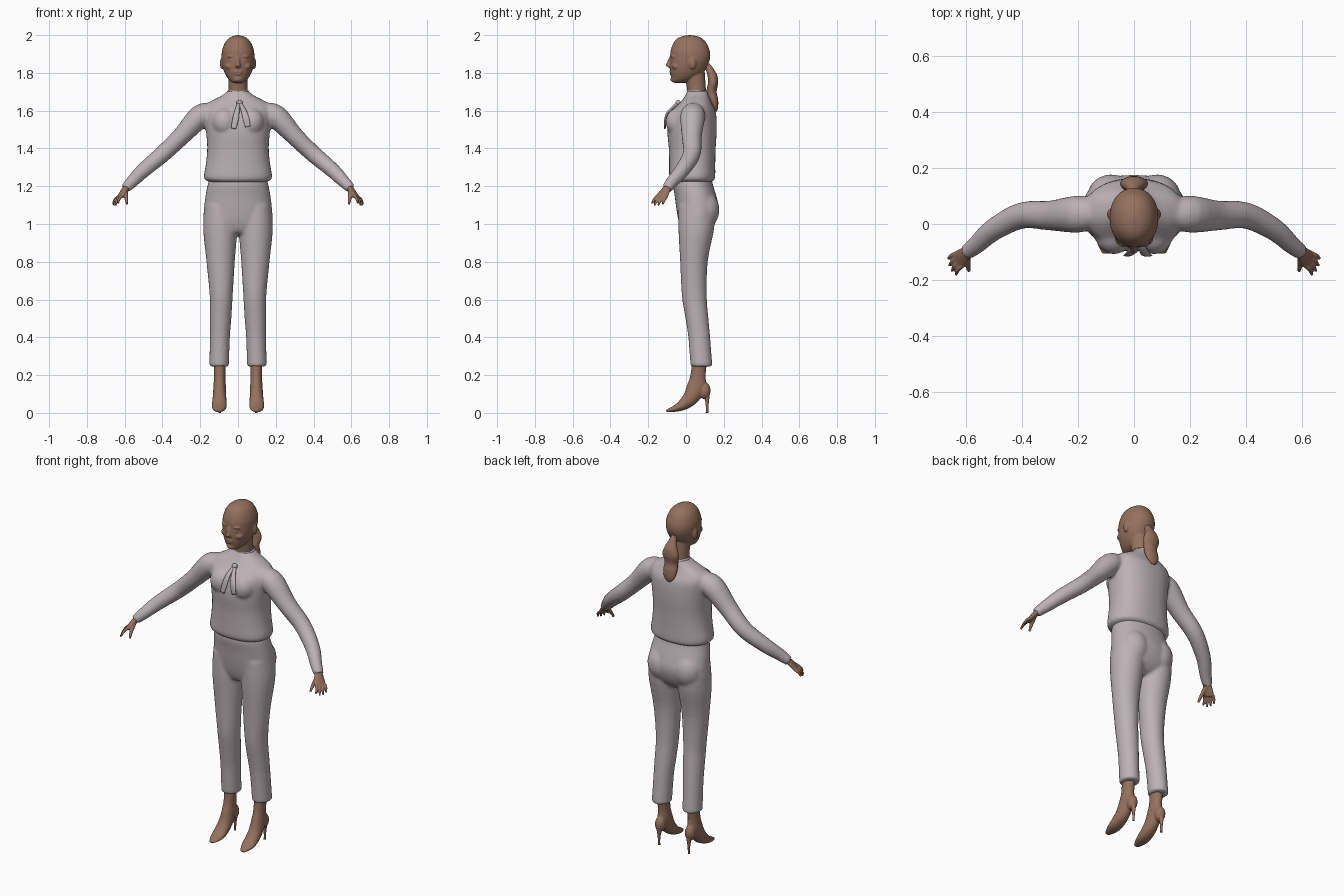
import bpy, bmesh, math
from mathutils import Vector, Matrix


def material(name, color):
    m = bpy.data.materials.new(name)
    m.diffuse_color = (*color, 1)
    return m


CLOTH = material("lilac_grey_cloth", (0.51, 0.445, 0.47))
SKIN = material("warm_brown", (0.305, 0.165, 0.112))


def spline(pts, steps):
    """Catmull-Rom interpolation of rows of numbers."""
    out, n = [], len(pts)
    for i in range(n - 1):
        a, b, c, d = pts[max(i - 1, 0)], pts[i], pts[i + 1], pts[min(i + 2, n - 1)]
        for k in range(steps):
            t = k / steps
            out.append([0.5 * (2 * q + (r - p) * t + (2 * p - 5 * q + 4 * r - s) * t * t
                               + (3 * q - p - 3 * r + s) * t ** 3)
                        for p, q, r, s in zip(a, b, c, d)])
    return out + [list(pts[-1])]


def tube(bm, rings, mirror=1, side=None, power=2.0, seg=28, steps=4):
    """Loft rings (x, y, z, radius_a, radius_b); level rings unless a side axis is given."""
    rows = spline(rings, steps)
    cen = [Vector(r[:3]) for r in rows]
    loops = []
    for i, r in enumerate(rows):
        u, v = Vector((1, 0, 0)), Vector((0, 1, 0))
        if side:
            t = (cen[min(i + 1, len(cen) - 1)] - cen[max(i - 1, 0)]).normalized()
            v = t.cross(Vector(side)).normalized()
            u = v.cross(t)
        loop = []
        for k in range(seg):
            a = 2 * math.pi * k / seg
            c, s = math.cos(a), math.sin(a)
            c = math.copysign(abs(c) ** (2 / power), c)
            s = math.copysign(abs(s) ** (2 / power), s)
            p = cen[i] + u * c * max(r[3], 0.001) + v * s * max(r[4], 0.001)
            loop.append(bm.verts.new((p.x * mirror, p.y, p.z)))
        loops.append(loop)
    for a, b in zip(loops, loops[1:]):
        for k in range(seg):
            bm.faces.new((a[k], a[(k + 1) % seg], b[(k + 1) % seg], b[k]))
    bm.faces.new(loops[0])
    bm.faces.new(loops[-1])


def blob(bm, center, radii):
    m = Matrix.Translation(center) @ Matrix.Diagonal((*radii, 1))
    bmesh.ops.create_uvsphere(bm, u_segments=24, v_segments=16, radius=1, matrix=m)


def finish(name, bm, mat, voxel=None, smooth=3):
    bmesh.ops.recalc_face_normals(bm, faces=bm.faces)
    me = bpy.data.meshes.new(name)
    bm.to_mesh(me)
    bm.free()
    me.materials.append(mat)
    for p in me.polygons:
        p.use_smooth = True
    ob = bpy.data.objects.new(name, me)
    bpy.context.collection.objects.link(ob)
    if voxel:
        r = ob.modifiers.new("blend", 'REMESH')
        r.mode, r.voxel_size, r.use_smooth_shade = 'VOXEL', voxel, True
        s = ob.modifiers.new("soften", 'SMOOTH')
        s.factor, s.iterations = 0.5, smooth
    return ob


# Blouse: torso, bust and sleeves blended together
bm = bmesh.new()
torso = [(1.222, .03, .15, .10), (1.235, .033, .176, .118), (1.26, .033, .18, .122),
         (1.32, .033, .17, .122), (1.40, .033, .163, .124), (1.48, .032, .168, .13),
         (1.55, .035, .175, .127), (1.60, .042, .178, .114), (1.635, .05, .165, .088),
         (1.66, .055, .125, .072), (1.68, .058, .085, .062), (1.705, .062, .054, .052)]
tube(bm, [(0, y, z, a, b) for z, y, a, b in torso], power=2.3, seg=40)
for s in (-1, 1):
    blob(bm, (s * .072, -.042, 1.54), (.066, .066, .075))
    tube(bm, [(.13, .04, 1.59, .05, .05), (.20, .035, 1.57, .066, .062),
              (.30, .03, 1.465, .053, .049), (.40, .03, 1.37, .047, .045),
              (.50, -.02, 1.285, .040, .040), (.56, -.073, 1.225, .033, .033),
              (.598, -.102, 1.187, .028, .026)], s, side=(0, 1, 0))
finish("blouse", bm, CLOTH, .009, 5)

# Neck tie: knot and two hanging ribbons
bm = bmesh.new()
blob(bm, (.008, -.042, 1.642), (.016, .014, .014))
tube(bm, [(.012, -.045, 1.64, .008, .006), (.03, -.088, 1.60, .014, .007),
          (.042, -.108, 1.56, .017, .006), (.052, -.112, 1.515, .014, .004)], side=(1, 0, 0))
tube(bm, [(.004, -.045, 1.64, .008, .006), (-.005, -.085, 1.60, .013, .007),
          (-.012, -.103, 1.56, .016, .006), (-.024, -.112, 1.505, .014, .004)], side=(1, 0, 0))
finish("neck_tie", bm, CLOTH)

# Collar band
bm = bmesh.new()
tube(bm, [(0, .06, 1.665, .074, .062), (0, .061, 1.69, .062, .057), (0, .062, 1.708, .056, .054)])
finish("collar", bm, CLOTH)

# Trousers: pelvis and legs blended together
bm = bmesh.new()
pelvis = [(1.25, .035, .15, .10), (1.21, .036, .160, .106), (1.15, .050, .172, .110),
          (1.08, .062, .180, .113), (1.01, .060, .181, .098), (.96, .052, .14, .07),
          (.945, .05, .09, .04)]
tube(bm, [(0, y, z, a, b) for z, y, a, b in pelvis], power=2.2, seg=40)
for s in (-1, 1):
    blob(bm, (s * .082, .095, 1.075), (.085, .082, .10))
    tube(bm, [(.092, .06, 1.10, .085, .10), (.094, .054, .97, .090, .094),
              (.092, .042, .80, .075, .073), (.089, .044, .62, .061, .066),
              (.092, .058, .50, .057, .061), (.096, .070, .40, .053, .058),
              (.100, .082, .245, .052, .058)], s)
finish("trousers", bm, CLOTH, .009, 4)

# Head with neck, ears and facial relief
bm = bmesh.new()
skull = [(2.0, .02, .006, .008), (1.99, .02, .038, .052), (1.965, .021, .066, .083),
         (1.92, .022, .084, .103), (1.88, .022, .087, .106), (1.84, .015, .083, .100),
         (1.80, .005, .071, .087), (1.77, -.012, .053, .064), (1.753, -.032, .034, .042),
         (1.746, -.036, .015, .020)]
tube(bm, [(0, y, z, a, b) for z, y, a, b in skull], power=2.1, seg=36)
tube(bm, [(0, .06, 1.66, .055, .052), (0, .055, 1.72, .050, .050), (0, .045, 1.80, .052, .055)])
tube(bm, [(0, -.078, 1.885, .007, .01), (0, -.09, 1.855, .010, .012),
          (0, -.093, 1.838, .015, .013), (0, -.084, 1.828, .010, .008)])      # nose
blob(bm, (0, -.080, 1.806), (.024, .008, .005))                                # lips
blob(bm, (0, -.079, 1.794), (.020, .008, .005))
blob(bm, (0, -.068, 1.766), (.022, .015, .014))                                # chin
for s in (-1, 1):
    blob(bm, (s * .034, -.066, 1.887), (.026, .017, .006))                     # brow
    blob(bm, (s * .034, -.067, 1.868), (.015, .012, .007))                     # eye
    blob(bm, (s * .045, -.050, 1.835), (.024, .026, .018))                     # cheek
    blob(bm, (s * .085, .035, 1.85), (.011, .018, .032))                       # ear
finish("head", bm, SKIN, .005, 2)

# Ponytail
bm = bmesh.new()
tail = [(1.85, .105, .015, .02), (1.82, .125, .022, .022), (1.785, .140, .038, .026),
        (1.745, .143, .050, .027), (1.70, .135, .040, .027), (1.66, .145, .042, .025),
        (1.62, .156, .034, .014), (1.595, .159, .012, .005)]
tube(bm, [(0, y, z, a, b) for z, y, a, b in tail])
finish("ponytail", bm, SKIN)

# Hands: palm, four fingers and thumb
bm = bmesh.new()
across = Vector((.5, .85, -.2)).normalized()
along = Vector((.47, -.47, -.74)).normalized()
knuckle = Vector((.622, -.127, 1.147))
for s in (-1, 1):
    tube(bm, [(.585, -.092, 1.20, .021, .018), (.603, -.108, 1.177, .026, .015),
              (*knuckle, .034, .012), (*(knuckle + along * .008), .03, .009)], s, side=across)
    for k, length in zip((-1.5, -.5, .5, 1.5), (.060, .068, .064, .050)):
        base = knuckle + across * k * .016 - along * .005
        tip = knuckle + across * k * .021 + along * length
        mid = (base + tip) / 2 + Vector((.006, 0, .004))
        tube(bm, [(*base, .0085, .0085), (*mid, .008, .008), (*tip, .005, .005)],
             s, side=across, seg=12)
    tube(bm, [(.595, -.112, 1.177, .012, .012), (.592, -.145, 1.140, .010, .010),
              (.588, -.168, 1.105, .006, .006)], s, side=(1, 0, 0), seg=12)
finish("hands", bm, SKIN, .004, 2)

# Feet in pointed shoes
bm = bmesh.new()
for s in (-1, 1):
    tube(bm, [(.097, .072, .28, .033, .040), (.097, .064, .20, .030, .040),
              (.097, .056, .14, .033, .050), (.098, .026, .082, .036, .042),
              (.099, -.015, .044, .039, .030), (.100, -.06, .022, .035, .017),
              (.101, -.105, .010, .014, .007)], s, side=(1, 0, 0))
    blob(bm, (s * .097, .098, .118), (.029, .032, .045))
finish("feet", bm, SKIN, .005, 2)

# Thin shoe heels
bm = bmesh.new()
for s in (-1, 1):
    tube(bm, [(.097, .104, .11, .022, .024), (.097, .111, .07, .011, .012),
              (.097, .112, .03, .006, .007), (.097, .111, 0, .006, .007)], s, seg=14)
finish("shoe_heels", bm, SKIN)
